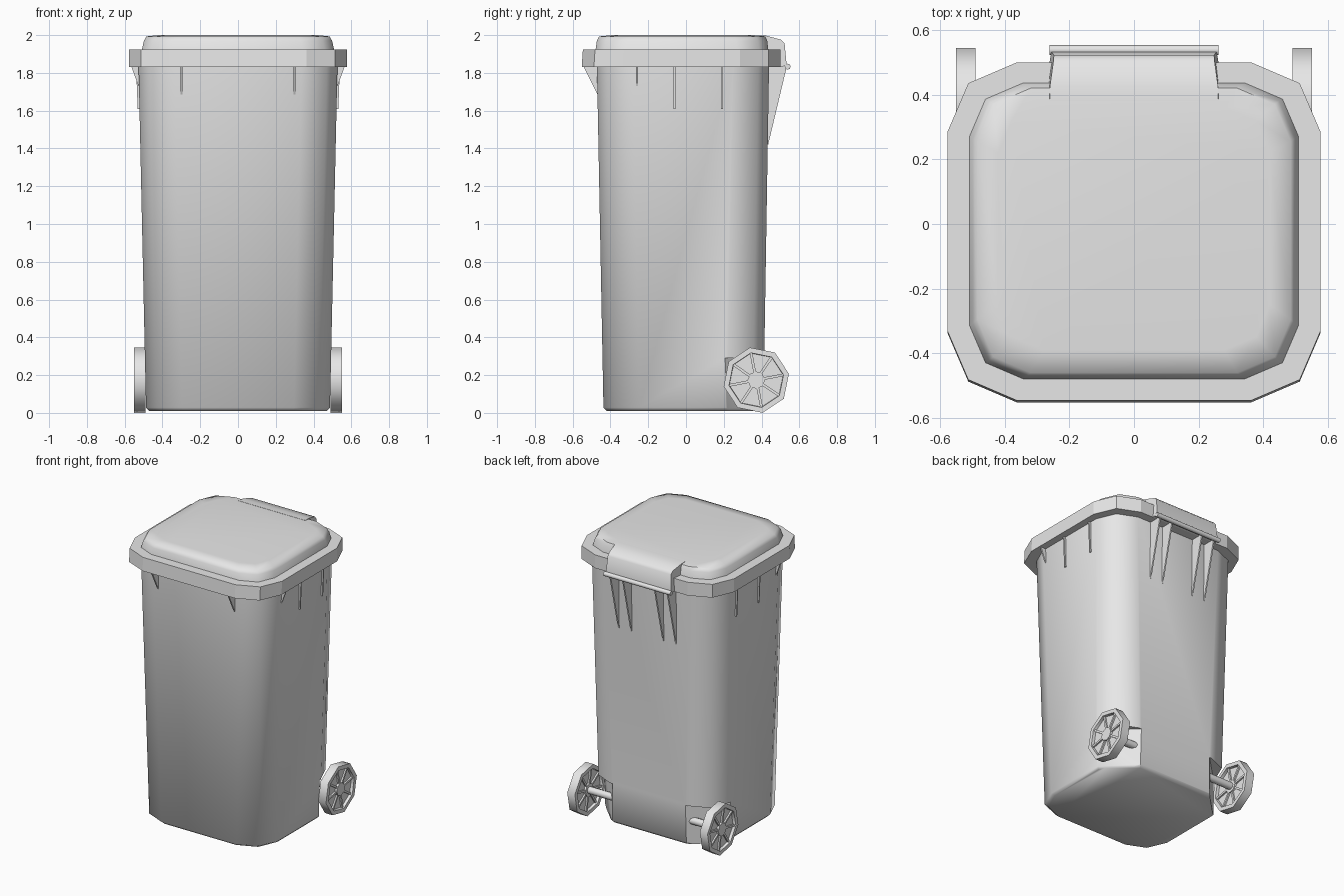
import bpy, bmesh, math
from mathutils import Matrix, Vector

if "Cube" in bpy.data.objects:
    bpy.data.objects.remove(bpy.data.objects["Cube"], do_unlink=True)

grey = bpy.data.materials.new("grey_plastic")
grey.use_nodes = True
COLOUR = (0.8, 0.8, 0.8, 1)
grey.diffuse_color = COLOUR
grey.node_tree.nodes["Principled BSDF"].inputs["Base Color"].default_value = COLOUR


def finish(name, bm, angle=30):
    """Turn a bmesh into a shaded, coloured object."""
    bmesh.ops.recalc_face_normals(bm, faces=bm.faces)
    mesh = bpy.data.meshes.new(name)
    bm.to_mesh(mesh)
    bm.free()
    mesh.materials.append(grey)
    obj = bpy.data.objects.new(name, mesh)
    bpy.context.collection.objects.link(obj)
    bpy.ops.object.select_all(action='DESELECT')
    obj.select_set(True)
    bpy.context.view_layer.objects.active = obj
    bpy.ops.object.shade_smooth_by_angle(angle=math.radians(angle))
    return obj


def outline(hx, front, back, cut, z):
    """Rectangle with two-facet corners."""
    m = cut * 0.3
    pts = []
    for sx, y, sy in ((1, front, 1), (1, back, -1), (-1, back, -1), (-1, front, 1)):
        corner = [(hx - cut, y), (hx - m, y + sy * m), (hx, y + sy * cut)]
        if sx * sy < 0:
            corner.reverse()
        pts += [Vector((sx * a, b, z)) for a, b in corner]
    return pts


def loft(name, levels, angle):
    """Closed solid through stacked outlines."""
    bm = bmesh.new()
    rings = [[bm.verts.new(p) for p in outline(*lv)] for lv in levels]
    for lo, hi in zip(rings, rings[1:]):
        for i in range(len(lo)):
            j = (i + 1) % len(lo)
            bm.faces.new((lo[i], lo[j], hi[j], hi[i]))
    bm.faces.new(rings[0])
    bm.faces.new(rings[-1])
    return finish(name, bm, angle)


def prism(name, points, a, b, angle=30):
    """Extrude 3D points from offset a to offset b."""
    bm = bmesh.new()
    lo = [bm.verts.new(Vector(p) + Vector(a)) for p in points]
    hi = [bm.verts.new(Vector(p) + Vector(b)) for p in points]
    for i in range(len(lo)):
        j = (i + 1) % len(lo)
        bm.faces.new((lo[i], lo[j], hi[j], hi[i]))
    bm.faces.new(lo)
    bm.faces.new(hi)
    return finish(name, bm, angle)


def rod(name, x0, x1, y, z, radius, sides, angle=50):
    """Cylinder along x."""
    ring = [(0, y + radius * math.cos(t), z + radius * math.sin(t))
            for t in (math.tau * i / sides for i in range(sides))]
    return prism(name, ring, (x0, 0, 0), (x1, 0, 0), angle)


# Tapered bin body
body = loft("bin_body", [
    (0.47, -0.42, 0.395, 0.19, 0.01),
    (0.487, -0.437, 0.41, 0.19, 0.028),
    (0.527, -0.472, 0.44, 0.19, 1.86)], 50)

# Corner recesses behind the wheels
for side in (-1, 1):
    bm = bmesh.new()
    bmesh.ops.create_cube(bm, size=1)
    bmesh.ops.scale(bm, vec=(0.4, 0.8, 0.4), verts=bm.verts)
    bmesh.ops.translate(bm, vec=(0.495 + 0.2, 0, 0.09), verts=bm.verts)
    bmesh.ops.rotate(bm, cent=(0, 0, 0), verts=bm.verts,
                     matrix=Matrix.Rotation(math.pi / 2 - side * math.pi / 4, 3, 'Z'))
    cutter = finish("wheel_recess_cutter", bm)
    cutter.hide_render = True
    cutter.hide_set(True)
    mod = body.modifiers.new("wheel_recess", 'BOOLEAN')
    mod.object = cutter
    mod.operation = 'DIFFERENCE'
    mod.solver = 'EXACT'
    bpy.context.view_layer.objects.active = body
    bpy.ops.object.modifier_apply(modifier=mod.name)
    bpy.data.objects.remove(cutter, do_unlink=True)

# Lid with wide rim and raised top
loft("lid_rim", [
    (0.577, -0.552, 0.5, 0.215, 1.83),
    (0.577, -0.546, 0.5, 0.215, 1.924)], 20)
loft("lid_top", [
    (0.511, -0.48, 0.437, 0.165, 1.915),
    (0.498, -0.472, 0.43, 0.165, 1.97),
    (0.485, -0.46, 0.42, 0.165, 1.993),
    (0.42, -0.39, 0.36, 0.14, 2.0)], 50)

# Hinge cover that narrows towards the back
bm = bmesh.new()
profile = [(0.38, 1.999), (0.425, 1.997), (0.505, 1.975), (0.522, 1.955),
           (0.533, 1.84), (0.5, 1.83), (0.38, 1.9)]
ends = [[bm.verts.new((s * (0.263 - 0.16 * max(y - 0.42, 0) + 0.08 * (1.97 - z)), y, z))
         for y, z in profile] for s in (-1, 1)]
for i in range(len(profile)):
    j = (i + 1) % len(profile)
    bm.faces.new((ends[0][i], ends[0][j], ends[1][j], ends[1][i]))
for end in ends:
    bm.faces.new(end)
finish("hinge_cover", bm, 45)
rod("hinge_bar", -0.262, 0.262, 0.538, 1.833, 0.016, 8)

# Ribs under the rim: back, front and sides
T = 0.005
for side in (-1, 1):
    for x in (0.125, 0.225):
        prism("back_rib", [(side * x, 0.42, 1.84), (side * x, 0.535, 1.84),
                           (side * x, 0.435, 1.42), (side * x, 0.42, 1.42)],
              (-T, 0, 0), (T, 0, 0))
    prism("front_rib", [(side * 0.3, -0.45, 1.84), (side * 0.3, -0.545, 1.84),
                        (side * 0.3, -0.466, 1.68), (side * 0.3, -0.45, 1.68)],
          (-T, 0, 0), (T, 0, 0))
    for y, reach, low in ((-0.26, 0.567, 1.73), (-0.06, 0.54, 1.61), (0.19, 0.54, 1.61)):
        tip = 0.527 if low > 1.7 else 0.531
        prism("side_rib", [(side * 0.5, y, 1.84), (side * reach, y, 1.84),
                           (side * tip, y, low), (side * 0.5, y, low)],
              (0, -T, 0), (0, T, 0))

# Axle and wheels
WY, WZ, SIDES = 0.372, 0.1735, 8
rod("axle", -0.5, 0.5, WY, WZ, 0.026, 8)
section = [(0.0, 0.51), (0.145, 0.51), (0.147, 0.49), (0.176, 0.49),
           (0.176, 0.55), (0.147, 0.55), (0.145, 0.53), (0.0, 0.53)]
for side, label in ((-1, "right"), (1, "left")):
    bm = bmesh.new()
    rings = []
    for i in range(SIDES):
        t = math.tau * i / SIDES + math.radians(11)
        rings.append([bm.verts.new((side * x, WY + r * math.cos(t), WZ + r * math.sin(t)))
                      for r, x in section])
    for i in range(SIDES):
        a, b = rings[i], rings[(i + 1) % SIDES]
        for k in range(len(section) - 1):
            bm.faces.new((a[k], b[k], b[k + 1], a[k + 1]))
    bmesh.ops.remove_doubles(bm, verts=bm.verts, dist=1e-4)
    finish(label + "_wheel", bm, 50)
    rod(label + "_hub", side * 0.495, side * 0.546, WY, WZ, 0.046, 8)

    # Radial spokes on both faces of the wheel disc
    bm = bmesh.new()
    for i in range(SIDES):
        t = math.tau * i / SIDES + math.radians(11)
        new = bmesh.ops.create_cube(bm, size=1)["verts"]
        bmesh.ops.scale(bm, vec=(0.042, 0.115, 0.014), verts=new)
        bmesh.ops.translate(bm, vec=(side * 0.52, 0.092, 0), verts=new)
        bmesh.ops.rotate(bm, cent=(0, 0, 0), verts=new, matrix=Matrix.Rotation(t, 3, 'X'))
        bmesh.ops.translate(bm, vec=(0, WY, WZ), verts=new)
    finish(label + "_spokes", bm)
